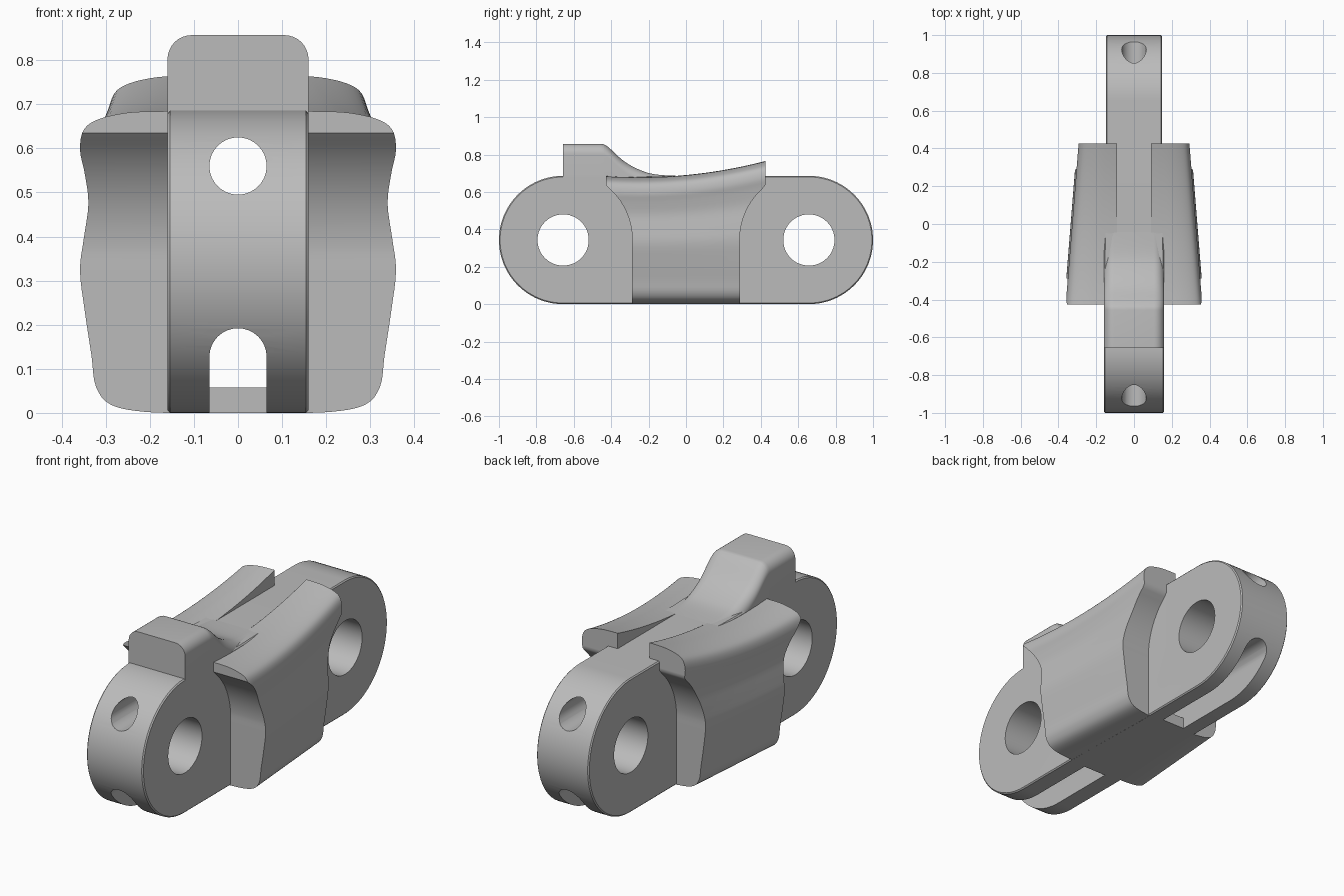
import bpy, bmesh, math
from mathutils import Vector

cube = bpy.data.objects.get("Cube")
if cube:
    bpy.data.objects.remove(cube, do_unlink=True)

grey = bpy.data.materials.new("plain grey")
grey.use_nodes = True
COLOUR = (0.5, 0.5, 0.5, 1)
grey.diffuse_color = COLOUR
grey.node_tree.nodes["Principled BSDF"].inputs["Base Color"].default_value = COLOUR

PIN_Y, PIN_Z, END_R = 0.657, 0.343, 0.343
FRONT_HALF, BACK_HALF = 0.16, 0.148


def make_object(name, bm):
    bmesh.ops.recalc_face_normals(bm, faces=bm.faces)
    mesh = bpy.data.meshes.new(name)
    bm.to_mesh(mesh)
    bm.free()
    mesh.materials.append(grey)
    obj = bpy.data.objects.new(name, mesh)
    bpy.context.collection.objects.link(obj)
    return obj


def prism(points, offset):
    """Extrude a closed outline along an offset."""
    bm = bmesh.new()
    face = bm.faces.new([bm.verts.new(p) for p in points])
    res = bmesh.ops.extrude_face_region(bm, geom=[face])
    verts = [g for g in res["geom"] if isinstance(g, bmesh.types.BMVert)]
    bmesh.ops.translate(bm, verts=verts, vec=offset)
    bmesh.ops.recalc_face_normals(bm, faces=bm.faces)
    return bm


def arc(cx, cy, r, start, end, n):
    angles = [math.radians(start + (end - start) * i / n) for i in range(n + 1)]
    return [(cx + r * math.cos(a), cy + r * math.sin(a)) for a in angles]


def smooth_path(pts, steps):
    """Curve running through the given points."""
    pts = [Vector(p) for p in pts]
    ext = [pts[0]] + pts + [pts[-1]]
    out = []
    for a, b, c, d in zip(ext, ext[1:], ext[2:], ext[3:]):
        for i in range(steps):
            t = i / steps
            out.append(b + (c - a) * t / 2 + (a * 2 - b * 5 + c * 4 - d) * t * t / 2
                       + (b * 3 - a - c * 3 + d) * t ** 3 / 2)
    return out + [pts[-1]]


def loft(rings):
    """Skin closed rings whose two halves mirror point for point, with strip caps."""
    bm = bmesh.new()
    rows = [[bm.verts.new(p) for p in ring] for ring in rings]
    n = len(rows[0])
    for r, s in zip(rows, rows[1:]):
        for i in range(n):
            j = (i + 1) % n
            bm.faces.new((r[i], r[j], s[j], s[i]))
    for r in (rows[0], rows[-1]):
        for i in range(n // 2 - 1):
            bm.faces.new((r[i], r[i + 1], r[n - 2 - i], r[n - 1 - i]))
    return bm


def smooth(obj, angle=35):
    bpy.ops.object.select_all(action="DESELECT")
    obj.select_set(True)
    bpy.context.view_layer.objects.active = obj
    bpy.ops.object.shade_smooth_by_angle(angle=math.radians(angle))


def cut(obj, bm):
    cutter = make_object("cutter", bm)
    cutter.hide_render = True
    mod = obj.modifiers.new("cut", "BOOLEAN")
    mod.operation, mod.solver, mod.object = "DIFFERENCE", "EXACT", cutter
    bpy.context.view_layer.objects.active = obj
    bpy.ops.object.modifier_apply(modifier=mod.name)
    bpy.data.objects.remove(cutter, do_unlink=True)


# Main link: round-ended bar, narrower at the back, with a fine rim chamfer
outline = (arc(PIN_Y, PIN_Z, END_R, -90, 90, 48) + arc(-PIN_Y, PIN_Z, END_R, 90, 270, 48))
bm = prism([(-FRONT_HALF, y, z) for y, z in outline], (2 * FRONT_HALF, 0, 0))
rim = [e for e in bm.edges if abs(e.verts[0].co.x - e.verts[1].co.x) < 0.01]
bmesh.ops.bevel(bm, geom=rim, offset=0.006, segments=1, affect="EDGES")
for y in (-0.2, 0.2):
    bmesh.ops.bisect_plane(bm, geom=bm.verts[:] + bm.edges[:] + bm.faces[:],
                           plane_co=(0, y, 0), plane_no=(0, 1, 0))
for v in bm.verts:
    if v.co.y > 0.1:
        v.co.x *= BACK_HALF / FRONT_HALF
link = make_object("main_link", bm)

# Pin holes across the ends
for y in (-PIN_Y, PIN_Y):
    ring = arc(y, PIN_Z, 0.137, 0, 360, 48)[:-1]
    cut(link, prism([(-0.5, a, b) for a, b in ring], (1, 0, 0)))

# Long round bore through the upper part
ring = arc(0, 0.56, 0.065, 0, 360, 32)[:-1]
cut(link, prism([(a, -1.2, b) for a, b in ring], (0, 2.4, 0)))

# Arched channel along the bottom, closed below in the middle
arch = arc(0, 0.127, 0.065, 0, 180, 16)
for start, length, floor in ((-1.2, 0.9, -0.1), (0.3, 0.9, -0.1), (-0.35, 0.7, 0.058)):
    shape = arch + [(-0.065, floor), (0.065, floor)]
    cut(link, prism([(a, start, b) for a, b in shape], (0, length, 0)))
smooth(link)

# Raised stop block that sweeps down to the top of the link
slope = smooth_path([(-0.44, 0.855), (-0.41, 0.835), (-0.33, 0.763), (-0.24, 0.715),
                     (-0.15, 0.692), (0.02, 0.684)], 5)
path = [(-PIN_Y, 0.857), (-0.455, 0.857)] + [tuple(p) for p in slope]
rings = []
for y, z in path:
    r = 0.055
    corner = arc(FRONT_HALF - r, z - r, r, 0, 90, 8)
    half = [(FRONT_HALF, 0.627)] + corner
    rings.append([(a, y, b) for a, b in half] + [(-a, y, b) for a, b in reversed(half)])
smooth(make_object("stop_block", loft(rings)))


# Side pads: wavy outer face, scooped ends, rising toward the back
def pad_rise(y):
    return 0.005 + 0.095 * y + 0.191 * y * y


def pad_height(s, y):
    k = min(max((s - 0.15) / 0.5, 0), 1)
    return s + pad_rise(y) * k * k * (3 - 2 * k)


def pad_end(z, limit):
    if z <= PIN_Z:
        return 0.288
    return min(limit, PIN_Y - math.sqrt(max(0.37 ** 2 - (z - PIN_Z) ** 2, 0)))


def pad_limit(s, side, limit):
    y = side * limit
    for _ in range(6):
        y = side * pad_end(pad_height(s, y), limit)
    return y


profile = smooth_path([(0.1, 0), (0.21, 0.002), (0.29, 0.018), (0.325, 0.06),
                       (0.335, 0.13), (0.35, 0.23), (0.361, 0.325), (0.352, 0.4),
                       (0.34, 0.48), (0.346, 0.55), (0.353, 0.6), (0.34, 0.645),
                       (0.305, 0.668), (0.24, 0.682), (0.165, 0.685), (0.1, 0.685)], 4)
INNER, ROWS = 0.09, 24
for side, name in ((1, "left_pad"), (-1, "right_pad")):
    rings = []
    for i in range(ROWS + 1):
        t = i / ROWS
        outer, inner = [], []
        for x, s in profile:
            front, back = pad_limit(s, -1, 0.427), pad_limit(s, 1, 0.425)
            y = front + (back - front) * t
            taper = 0.08 * (y + 0.32) * min(1, max(0, (x - INNER) / 0.12))
            z = pad_height(s, y)
            outer.append((side * (x - taper), y, z))
            inner.append((side * INNER, y, z))
        rings.append(outer + inner[::-1])
    smooth(make_object(name, loft(rings)), 40)
